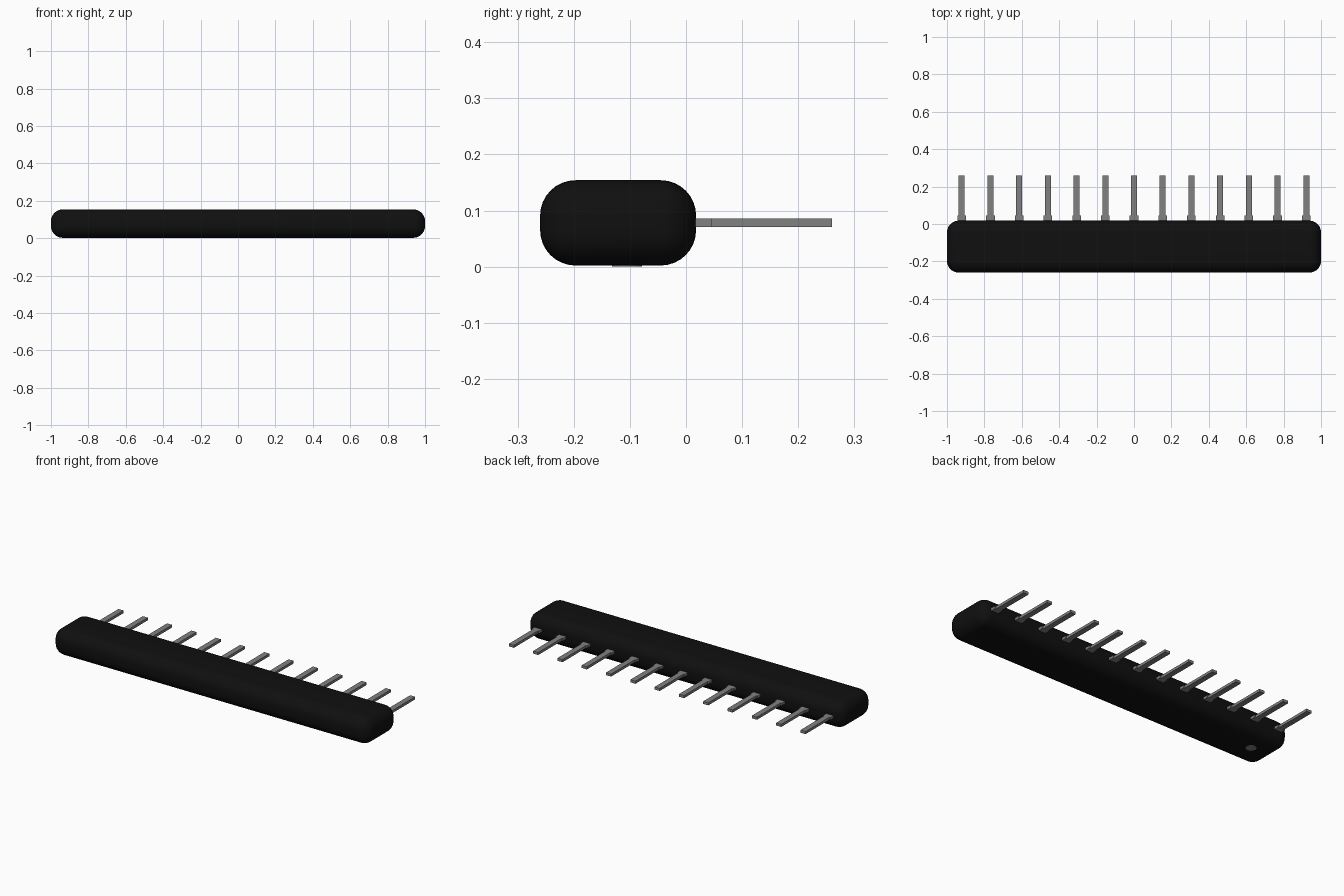
import bpy, math

if "Cube" in bpy.data.objects:
    bpy.data.objects.remove(bpy.data.objects["Cube"], do_unlink=True)


def material(name, rgb):
    m = bpy.data.materials.new(name)
    m.use_nodes = True
    m.diffuse_color = (*rgb, 1)
    m.node_tree.nodes["Principled BSDF"].inputs["Base Color"].default_value = (*rgb, 1)
    return m


black = material("black plastic", (0.005, 0.005, 0.005))
grey = material("grey metal", (0.22, 0.22, 0.22))


def box(name, low, high, mat):
    centre = [(a + b) / 2 for a, b in zip(low, high)]
    bpy.ops.mesh.primitive_cube_add(size=1, location=centre)
    ob = bpy.context.object
    ob.name = name
    ob.scale = [b - a for a, b in zip(low, high)]
    bpy.ops.object.transform_apply(location=False, rotation=False, scale=True)
    ob.data.materials.append(mat)
    return ob


# Rounded package body
body = box("body", (-1, -0.26, 0.002), (1, 0.018, 0.154), black)
bevel = body.modifiers.new("rounding", "BEVEL")
bevel.width = 0.063
bevel.segments = 8
bpy.ops.object.modifier_apply(modifier=bevel.name)
bpy.ops.object.shade_smooth_by_angle(angle=math.radians(40))

# Row of flat pins, each with a wider shoulder at the body
PINS = 13
SPAN = 0.921
for i in range(PINS):
    x = -SPAN + 2 * SPAN * i / (PINS - 1)
    box(f"pin_shoulder_{i + 1}", (x - 0.023, -0.02, 0.071), (x + 0.023, 0.046, 0.086), grey)
    box(f"pin_{i + 1}", (x - 0.016, 0.046, 0.071), (x + 0.016, 0.26, 0.086), grey)

# Marker dot under the first pin's end
bpy.ops.mesh.primitive_cylinder_add(vertices=32, radius=0.027, depth=0.006,
                                    location=(-0.85, -0.105, 0.003))
dot = bpy.context.object
dot.name = "marker_dot"
dot.data.materials.append(grey)
bpy.ops.object.shade_smooth_by_angle(angle=math.radians(40))
